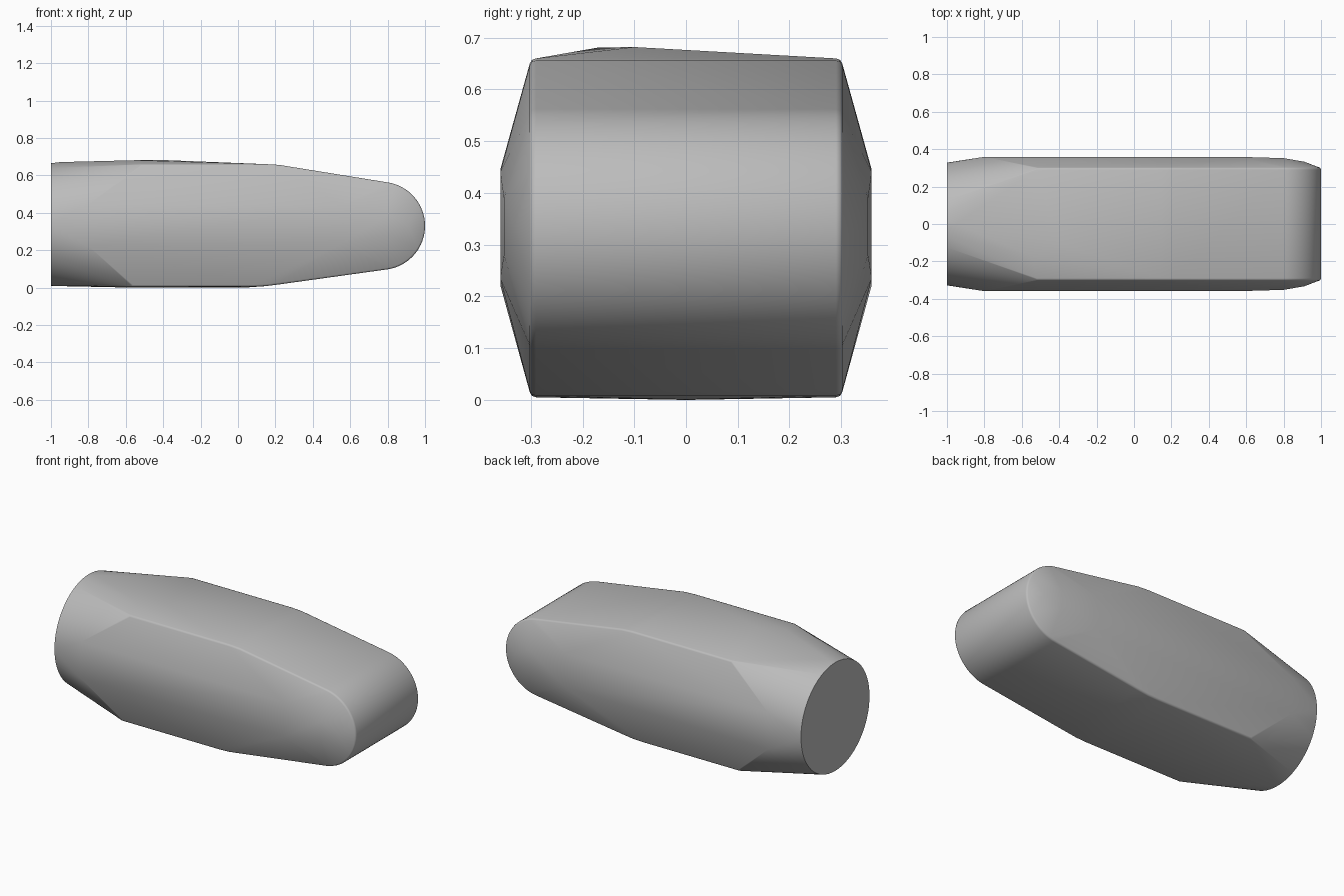
import bpy, bmesh, math

cube = bpy.data.objects.get("Cube")
if cube:
    bpy.data.objects.remove(cube, do_unlink=True)

MID = 0.335
points = []

# Round butt end
R_END = 0.328
for i in range(64):
    a = math.tau * i / 64
    points.append((-1.0, R_END * math.cos(a), MID + 0.002 + R_END * math.sin(a)))

# Side outline: flat top and bottom, taper, rounded nose
outline = [(-0.57, 0.005), (0.08, 0.005), (0.15, 0.008), (0.22, 0.017)]
for i in range(33):
    a = math.radians(-81 + 162 * i / 32)
    outline.append((0.765 + 0.235 * math.cos(a), MID - 0.005 + 0.235 * math.sin(a)))
outline += [(0.22, 0.656), (0.15, 0.66), (-0.52, 0.66)]

# Broad side panel, narrowing toward the nose
panel = [(-0.8, 0.359, 0.222), (-0.8, 0.359, 0.445),
         (0.56, 0.359, 0.235), (0.56, 0.359, 0.44),
         (0.8, 0.352, 0.28), (0.8, 0.352, 0.39), (0.91, 0.333, MID)]

for side in (-1, 1):
    # Three rings give the rim a small rounded edge
    for y, shrink in ((0.290, 0.0), (0.298, 0.003), (0.302, 0.010)):
        for x, z in outline:
            sx = 1 - shrink
            sz = 1 - shrink / 0.33
            points.append((0.2 + (x - 0.2) * sx, side * y, MID + (z - MID) * sz))
    points += [(x, side * y, z) for x, y, z in panel]

# Slight crown on the top and belly
points += [(-0.95, 0.0, 0.671), (-0.55, -0.17, 0.681), (-0.40, -0.10, 0.682),
           (-0.57, 0.0, 0.0), (0.05, 0.0, 0.001)]

# Wrap the sections in one solid skin
bm = bmesh.new()
for p in points:
    bm.verts.new(p)
bmesh.ops.convex_hull(bm, input=bm.verts[:])
loose = [v for v in bm.verts if not v.link_faces]
bmesh.ops.delete(bm, geom=loose, context='VERTS')
bmesh.ops.dissolve_limit(bm, angle_limit=math.radians(0.3),
                         verts=bm.verts[:], edges=bm.edges[:])
bmesh.ops.recalc_face_normals(bm, faces=bm.faces[:])

mesh = bpy.data.meshes.new("faceted_body")
bm.to_mesh(mesh)
bm.free()
body = bpy.data.objects.new("faceted_body", mesh)
bpy.context.collection.objects.link(body)

# Plain grey finish
grey = bpy.data.materials.new("plain_grey")
grey.use_nodes = True
color = (0.5, 0.5, 0.5, 1.0)
grey.diffuse_color = color
for node in grey.node_tree.nodes:
    if node.type == 'BSDF_PRINCIPLED':
        node.inputs["Base Color"].default_value = color
mesh.materials.append(grey)

# Smooth shading with a sharp butt rim
bpy.ops.object.select_all(action='DESELECT')
body.select_set(True)
bpy.context.view_layer.objects.active = body
bpy.ops.object.shade_smooth_by_angle(angle=math.radians(40))
